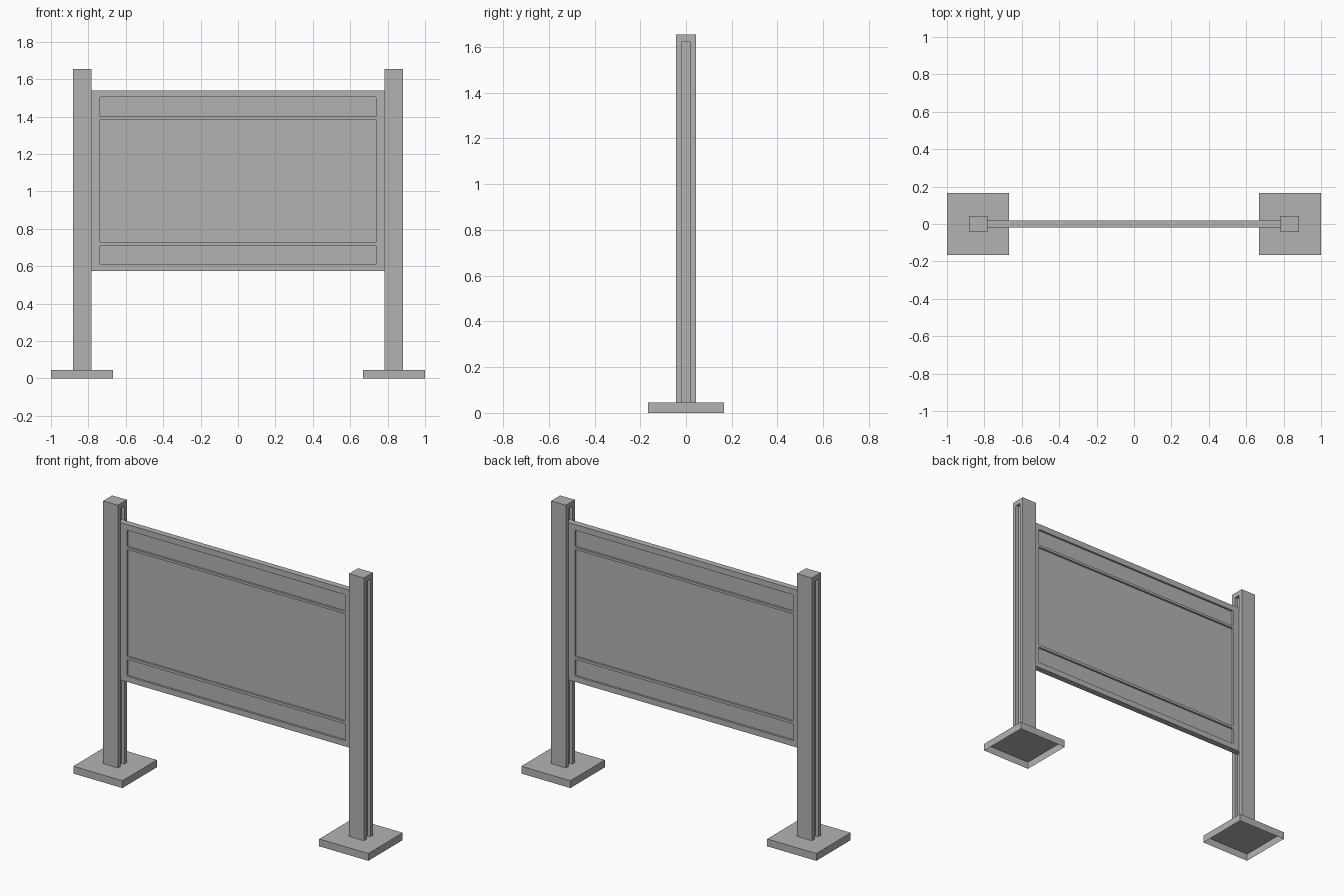
import bpy
import bmesh
from mathutils import Vector

if "Cube" in bpy.data.objects:
    bpy.data.objects.remove(bpy.data.objects["Cube"], do_unlink=True)

grey = bpy.data.materials.new("plain grey")
grey.use_nodes = True
COLOUR = (0.45, 0.45, 0.45, 1)
grey.diffuse_color = COLOUR
grey.node_tree.nodes["Principled BSDF"].inputs["Base Color"].default_value = COLOUR


def box(name, low, high, round_axis=None, radius=0.007, open_bottom=False):
    """Box between two corners; edges along round_axis may be rounded."""
    low, high = Vector(low), Vector(high)
    bm = bmesh.new()
    bmesh.ops.create_cube(bm, size=1)
    for v in bm.verts:
        v.co = (low + high) / 2 + v.co * (high - low)
    if round_axis is not None:
        edges = [e for e in bm.edges
                 if abs((e.verts[0].co - e.verts[1].co).normalized()[round_axis]) > 0.9]
        bmesh.ops.bevel(bm, geom=edges, offset=radius, segments=3,
                        profile=0.5, affect='EDGES')
    if open_bottom:
        bm.normal_update()
        bmesh.ops.delete(bm, geom=[f for f in bm.faces if f.normal.z < -0.9],
                         context='FACES_ONLY')
    mesh = bpy.data.meshes.new(name)
    bm.to_mesh(mesh)
    bm.free()
    mesh.materials.append(grey)
    obj = bpy.data.objects.new(name, mesh)
    bpy.context.collection.objects.link(obj)
    return obj


def carve(obj, cutter):
    """Subtract the cutter from the object, then discard it."""
    cutter.hide_render = True
    mod = obj.modifiers.new("carve", 'BOOLEAN')
    mod.operation = 'DIFFERENCE'
    mod.solver = 'EXACT'
    mod.object = cutter
    bpy.context.view_layer.objects.active = obj
    bpy.ops.object.modifier_apply(modifier=mod.name)
    bpy.data.objects.remove(cutter, do_unlink=True)


CENTRE, HALF_X, HALF_Y = 0.8335, 0.05, 0.0435
BASE_HALF, BASE_TOP, POST_TOP = 0.1665, 0.045, 1.655
GROOVE = 0.02

for side, label in ((1, "left"), (-1, "right")):
    x = side * CENTRE
    # Hollow foot, open underneath
    box(label + "_foot", (x - BASE_HALF, -BASE_HALF, 0),
        (x + BASE_HALF, BASE_HALF, BASE_TOP), open_bottom=True)
    # Post with a slot down its inner and outer faces
    post = box(label + "_post", (x - HALF_X, -HALF_Y, BASE_TOP),
               (x + HALF_X, HALF_Y, POST_TOP))
    for face in (-1, 1):
        mid = x + face * HALF_X
        carve(post, box("slot_cutter", (mid - GROOVE, -0.02, -0.1),
                        (mid + GROOVE, 0.02, 1.625), round_axis=0))

# Sign board, its ends sitting in the post slots
THICK, DEPTH = 0.0187, 0.012
end = CENTRE - HALF_X + GROOVE - 0.001
board = box("sign_board", (-end, -THICK, 0.575), (end, THICK, 1.54))

# Recessed fields on both faces: lower strip, main panel, upper strip
for bottom, top in ((0.61, 0.712), (0.728, 1.386), (1.401, 1.504)):
    for face in (-1, 1):
        mid = face * THICK
        carve(board, box("field_cutter", (-0.74, mid - DEPTH, bottom),
                         (0.74, mid + DEPTH, top), round_axis=1))
